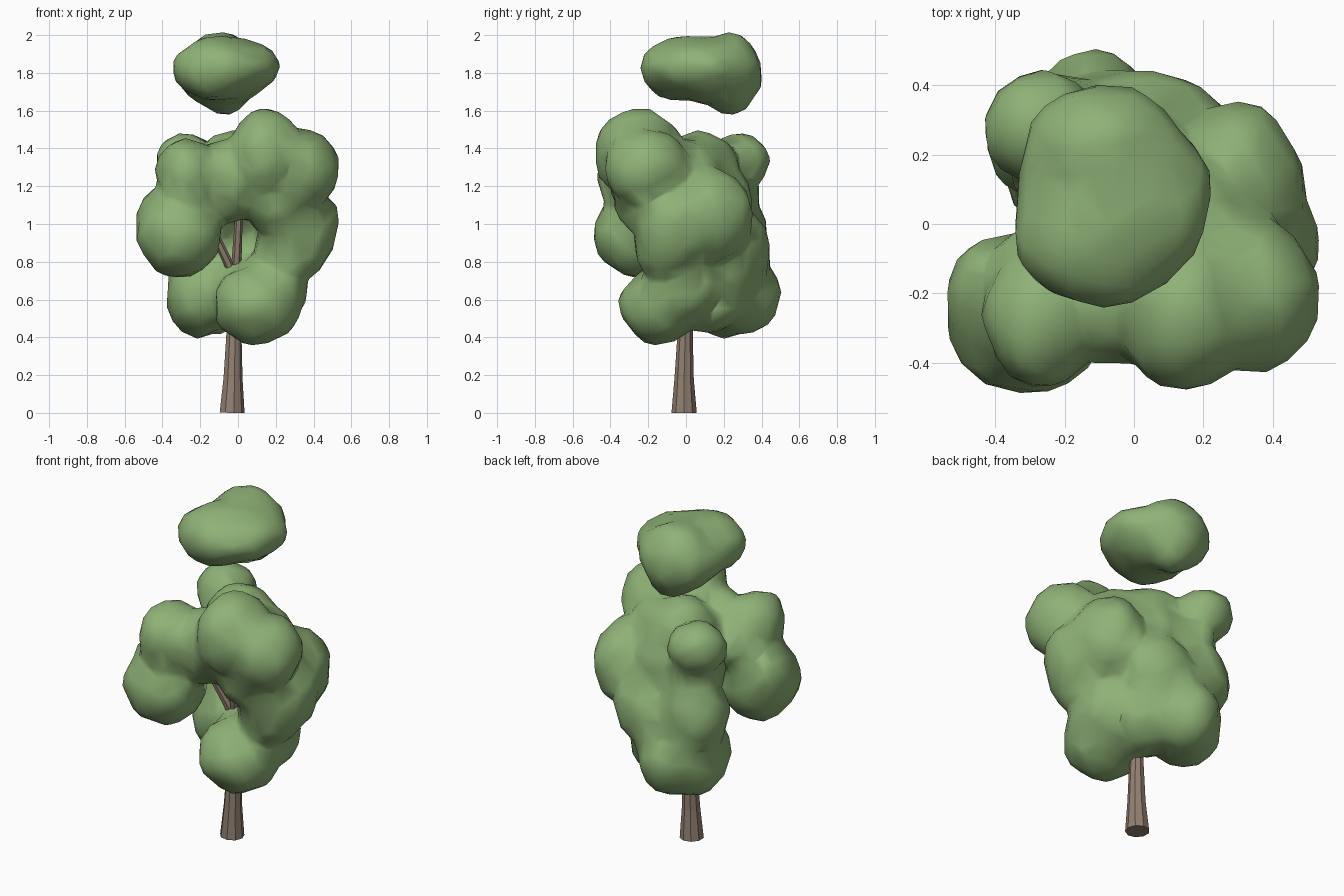
import bpy, bmesh, math
from mathutils import Vector, noise

cube = bpy.data.objects.get("Cube")
if cube:
    bpy.data.objects.remove(cube, do_unlink=True)


def material(name, rgb):
    m = bpy.data.materials.new(name)
    m.use_nodes = True
    m.diffuse_color = (*rgb, 1)
    m.node_tree.nodes["Principled BSDF"].inputs["Base Color"].default_value = (*rgb, 1)
    return m


leaf_green = material("leaf green", (0.275, 0.445, 0.185))
bark_brown = material("bark brown", (0.285, 0.215, 0.165))


def finish(bm, name, mat):
    mesh = bpy.data.meshes.new(name)
    bm.to_mesh(mesh)
    bm.free()
    mesh.materials.append(mat)
    obj = bpy.data.objects.new(name, mesh)
    bpy.context.scene.collection.objects.link(obj)
    return obj


def foliage(name, blobs):
    """Lumpy balls fused into one soft, faceted mass."""
    bm = bmesh.new()
    for centre, radii in blobs:
        c = Vector(centre)
        ball = bmesh.ops.create_icosphere(bm, subdivisions=3, radius=1)["verts"]
        for v in ball:
            offset = Vector(a * b for a, b in zip(v.co, radii))
            bump = noise.noise((c + offset) * 8)
            v.co = c + offset * (1.03 + 0.11 * bump)
    obj = finish(bm, name, leaf_green)
    remesh = obj.modifiers.new("fuse", "REMESH")
    remesh.mode = "VOXEL"
    remesh.voxel_size = 0.022
    remesh.use_smooth_shade = True
    smooth = obj.modifiers.new("soften", "SMOOTH")
    smooth.factor = 0.5
    smooth.iterations = 12
    facet = obj.modifiers.new("facet", "DECIMATE")
    facet.ratio = 0.05
    return obj


def tapered_limb(name, rings, sides):
    """Faceted limb through (position, radius) rings."""
    bm = bmesh.new()
    loops = []
    for i, (p, r) in enumerate(rings):
        a, b = rings[max(i - 1, 0)][0], rings[min(i + 1, len(rings) - 1)][0]
        axis = Vector(b) - Vector(a)
        turn = Vector((0, 0, 1)).rotation_difference(axis).to_matrix()
        loops.append([bm.verts.new(Vector(p) + turn @ Vector(
            (r * math.cos(t), r * math.sin(t), 0)))
            for t in (math.tau * k / sides for k in range(sides))])
    for low, high in zip(loops, loops[1:]):
        for k in range(sides):
            n = (k + 1) % sides
            bm.faces.new((low[k], low[n], high[n], high[k]))
    bm.faces.new(loops[0][::-1])
    bm.faces.new(loops[-1])
    return finish(bm, name, bark_brown)


# Trunk and the branches visible through the gap in the crown
tapered_limb("trunk", [((-0.033, -0.01, 0), 0.068), ((-0.028, -0.01, 0.18), 0.052),
                       ((-0.023, -0.005, 0.4), 0.042), ((-0.02, 0, 0.74), 0.036)], 9)
fork = (-0.015, 0, 0.7)
for name, bend, tip in [
        ("left_branch", (0.05, 0.01, 0.77), (0.15, 0.02, 0.92)),
        ("right_branch", (-0.05, -0.02, 0.79), (-0.15, -0.07, 1.0)),
        ("middle_branch", (-0.005, -0.03, 0.85), (0.005, -0.06, 1.05)),
        ("back_branch", (-0.03, 0.06, 0.8), (-0.08, 0.14, 0.92))]:
    tapered_limb(name, [(fork, 0.028), (bend, 0.025), (tip, 0.02)], 6)

# Main crown: a ring of lumps around the open front gap
foliage("crown", [
    ((-0.31, -0.26, 0.95), (0.22, 0.23, 0.23)),    # front right lump
    ((-0.37, -0.2, 1.03), (0.17, 0.16, 0.17)),
    ((-0.27, -0.27, 1.28), (0.16, 0.2, 0.17)),     # upper front right
    ((-0.27, -0.22, 1.16), (0.16, 0.22, 0.2)),
    ((-0.05, -0.2, 1.23), (0.2, 0.21, 0.21)),      # front bridge
    ((0.15, -0.25, 1.37), (0.19, 0.23, 0.24)),     # upper front left
    ((0.33, -0.21, 1.29), (0.2, 0.22, 0.21)),
    ((0.22, -0.18, 1.13), (0.19, 0.19, 0.2)),
    ((0.29, 0.1, 1.04), (0.2, 0.25, 0.25)),        # left side
    ((0.35, -0.06, 0.98), (0.18, 0.2, 0.23)),
    ((0.29, -0.09, 0.88), (0.2, 0.18, 0.18)),
    ((0.14, 0.0, 1.25), (0.18, 0.2, 0.19)),
    ((0.1, -0.14, 0.57), (0.23, 0.21, 0.2)),       # low front
    ((0.18, -0.02, 0.67), (0.19, 0.22, 0.2)),
    ((0.03, 0.12, 0.64), (0.22, 0.21, 0.21)),      # low middle
    ((-0.2, 0.2, 0.62), (0.18, 0.22, 0.22)),       # low back
    ((-0.12, 0.28, 0.63), (0.18, 0.22, 0.21)),
    ((-0.05, 0.27, 0.78), (0.2, 0.17, 0.22)),
    ((0.05, 0.24, 0.87), (0.22, 0.2, 0.23)),       # back
    ((-0.22, 0.25, 0.9), (0.2, 0.19, 0.24)),
    ((-0.03, 0.15, 1.12), (0.2, 0.2, 0.22)),       # top middle
    ((-0.02, 0.07, 1.27), (0.22, 0.21, 0.22)),
    ((-0.27, 0.28, 1.33), (0.165, 0.155, 0.15)),   # small back lump
    ((-0.2, 0.2, 1.15), (0.16, 0.18, 0.2)),
])

# Separate tuft above the crown
foliage("top_tuft", [
    ((-0.11, 0.0, 1.82), (0.23, 0.235, 0.17)),
    ((-0.02, 0.07, 1.83), (0.235, 0.26, 0.15)),
    ((-0.08, 0.13, 1.81), (0.24, 0.22, 0.18)),
    ((-0.09, 0.23, 1.81), (0.22, 0.17, 0.2)),
    ((-0.07, 0.23, 1.71), (0.13, 0.13, 0.14)),
])
